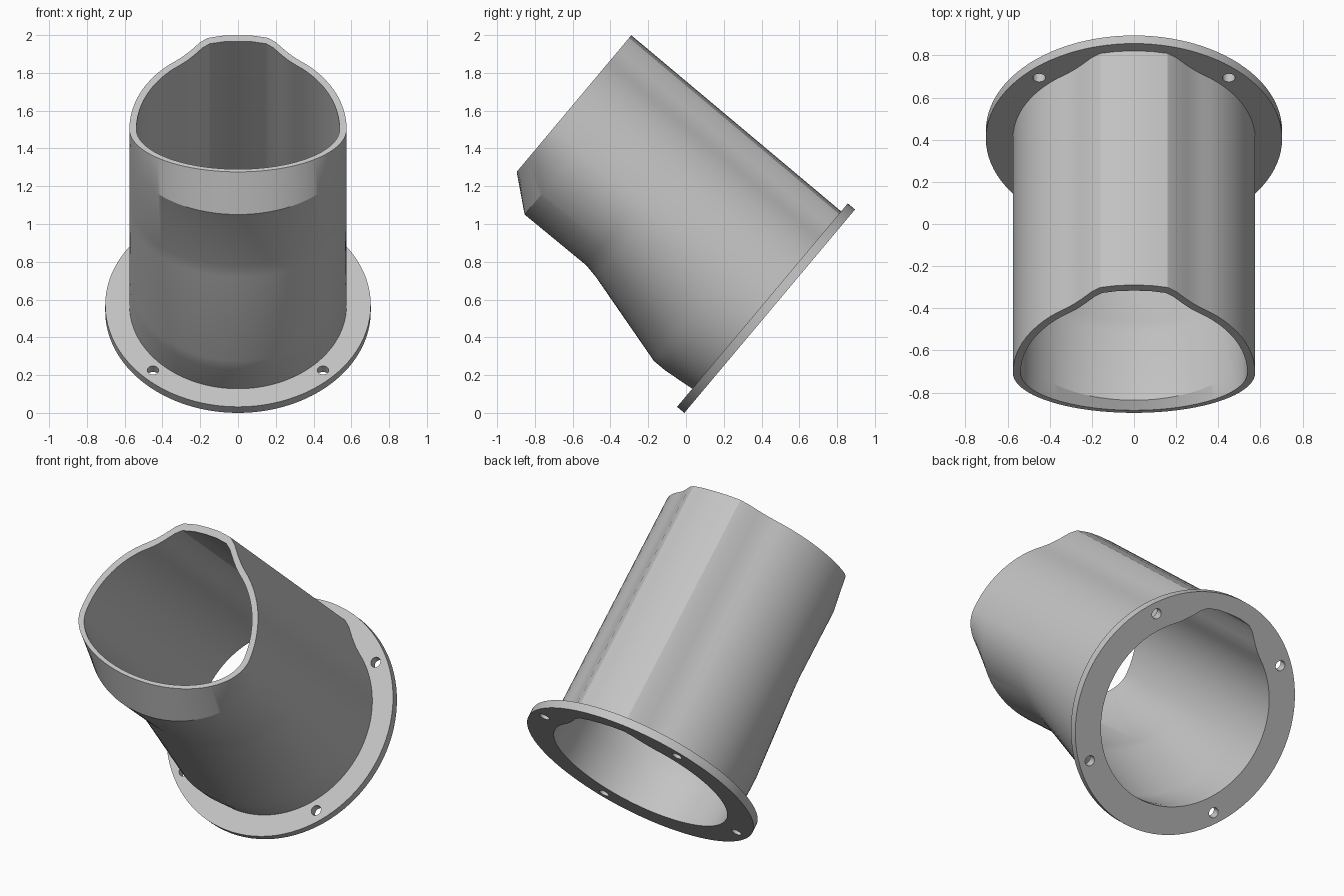
import bpy, bmesh, math
from mathutils import Matrix, Vector

cube = bpy.data.objects.get("Cube")
if cube:
    bpy.data.objects.remove(cube, do_unlink=True)

RADIUS = 0.575
INNER = 0.936           # bore size relative to the outside of the tube
THICK = 0.05            # flange thickness
TILT = Matrix.Translation((0, 0.443, 0.5385)) @ Matrix.Rotation(math.radians(50), 4, 'X')

grey = bpy.data.materials.new("light_grey")
grey.use_nodes = True
colour = (0.55, 0.55, 0.55, 1)
grey.diffuse_color = colour
grey.node_tree.nodes["Principled BSDF"].inputs["Base Color"].default_value = colour

# Raised ridge along the top, from the centre outwards
RIDGE = [(0, 0.648), (0.08, 0.645), (0.16, 0.63), (0.2, 0.6), (0.25, 0.543), (0.29, 0.503)]
# Distance along the tube and depth of its underside
STATIONS = [(THICK, 0.578), (0.222, 0.596), (0.3, 0.596), (0.82, 0.453),
            (0.9, 0.438), (1.323, 0.442), (1.5, 0.296)]


def section(depth, scale=1.0):
    """Closed cross-section: ridge, round sides, elliptical underside."""
    start = math.asin(0.474 / RADIUS)
    half = list(RIDGE)
    for i in range(13):
        t = start * (1 - i / 12)
        half.append((RADIUS * math.cos(t), RADIUS * math.sin(t)))
    for i in range(1, 33):
        t = math.pi / 2 * i / 32
        half.append((RADIUS * math.cos(t), -depth * math.sin(t)))
    full = half + [(-x, y) for x, y in half[-2:0:-1]]
    return [(x * scale, y * scale) for x, y in full]


def circle(cx, cy, r, n):
    return [(cx + r * math.cos(math.tau * i / n), cy + r * math.sin(math.tau * i / n))
            for i in range(n)]


def finish(obj):
    obj.data.materials.clear()
    obj.data.materials.append(grey)
    bpy.ops.object.select_all(action='DESELECT')
    obj.select_set(True)
    bpy.context.view_layer.objects.active = obj
    bpy.ops.object.shade_smooth_by_angle(angle=math.radians(25))


# Tube: outer skin up, rim, inner skin back down
bm = bmesh.new()
path = [(a, d, 1.0) for a, d in STATIONS] + [(a, d, INNER) for a, d in reversed(STATIONS)]
rings = [[bm.verts.new((x, y, a)) for x, y in section(d, s)] for a, d, s in path]
for low, high in zip(rings, rings[1:] + rings[:1]):
    for i in range(len(low)):
        j = (i + 1) % len(low)
        bm.faces.new((low[i], low[j], high[j], high[i]))
bmesh.ops.recalc_face_normals(bm, faces=bm.faces)
mesh = bpy.data.meshes.new("tube")
bm.to_mesh(mesh)
bm.free()
tube = bpy.data.objects.new("tube", mesh)
bpy.context.collection.objects.link(tube)
tube.matrix_world = TILT
finish(tube)

# Flange: filled outline with bore and four bolt holes
curve = bpy.data.curves.new("flange", 'CURVE')
curve.dimensions = '2D'
curve.fill_mode = 'BOTH'
curve.extrude = THICK / 2
outlines = [circle(0, 0, 0.703, 96), section(STATIONS[0][1], INNER)]
outlines += [circle(sx * 0.45, sy * 0.45, 0.03, 20) for sx in (-1, 1) for sy in (-1, 1)]
for pts in outlines:
    spline = curve.splines.new('POLY')
    spline.points.add(len(pts) - 1)
    for p, (x, y) in zip(spline.points, pts):
        p.co = (x, y, 0, 1)
    spline.use_cyclic_u = True
flange = bpy.data.objects.new("flange", curve)
bpy.context.collection.objects.link(flange)
flange.matrix_world = TILT @ Matrix.Translation(Vector((0, 0, THICK / 2)))
bpy.ops.object.select_all(action='DESELECT')
flange.select_set(True)
bpy.context.view_layer.objects.active = flange
bpy.ops.object.convert(target='MESH')
flange = bpy.context.view_layer.objects.active
bm = bmesh.new()
bm.from_mesh(flange.data)
bmesh.ops.remove_doubles(bm, verts=bm.verts, dist=0.0005)
bmesh.ops.recalc_face_normals(bm, faces=bm.faces)
bm.to_mesh(flange.data)
bm.free()
finish(flange)
